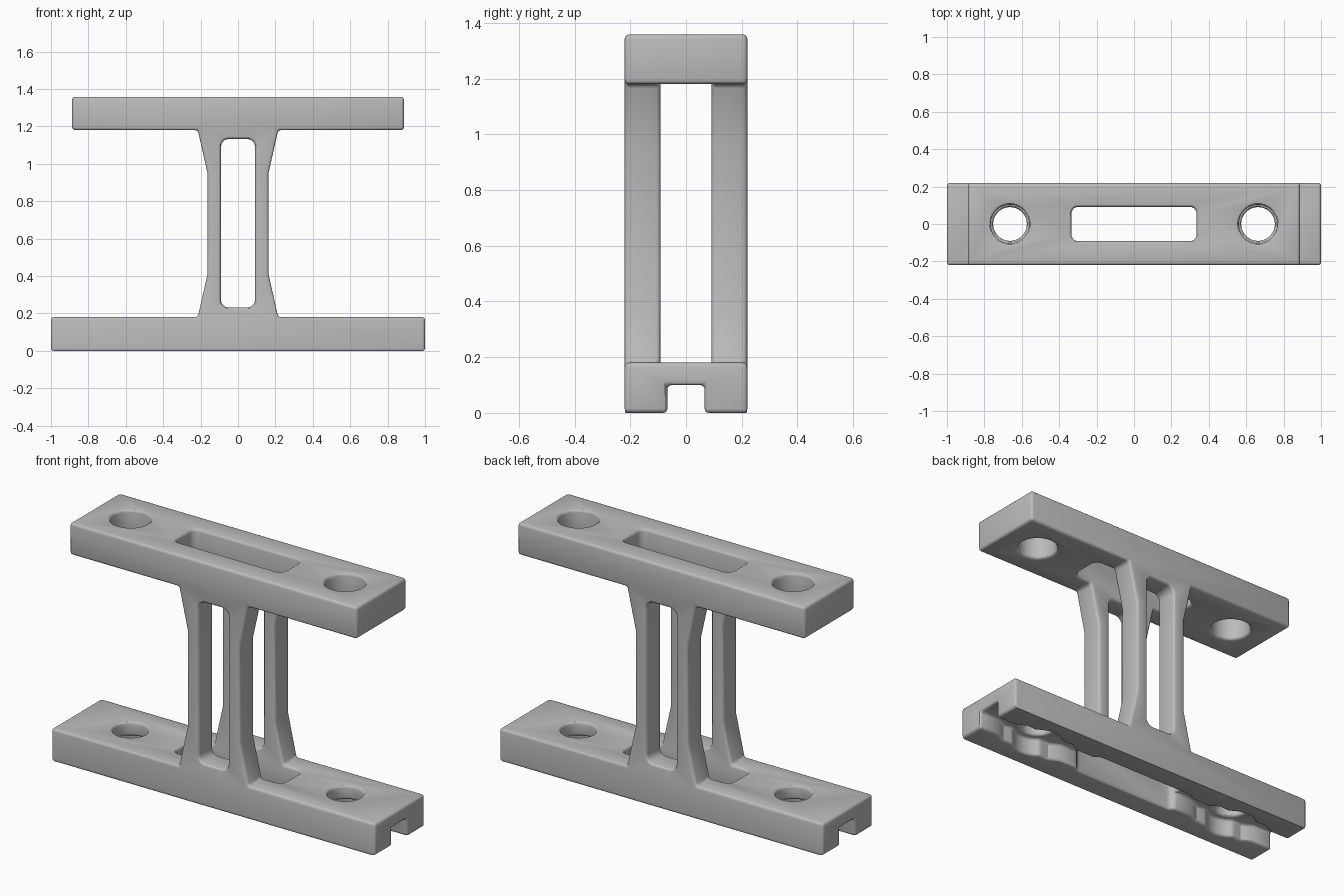
import bpy, bmesh
from math import sin, cos, pi, radians

if "Cube" in bpy.data.objects:
    bpy.data.objects.remove(bpy.data.objects["Cube"])

grey = bpy.data.materials.new("plain grey")
grey.use_nodes = True
tone = (0.5, 0.5, 0.5, 1)
grey.diffuse_color = tone
grey.node_tree.nodes["Principled BSDF"].inputs["Base Color"].default_value = tone


def prism(name, outline, axis, low, high):
    """Extrude a 2D outline along y (outline in x, z) or z (outline in x, y)."""
    place = (lambda a, b, c: (a, c, b)) if axis == "y" else (lambda a, b, c: (a, b, c))
    bm = bmesh.new()
    face = bm.faces.new([bm.verts.new(place(a, b, low)) for a, b in outline])
    made = bmesh.ops.extrude_face_region(bm, geom=[face])["geom"]
    for v in made:
        if isinstance(v, bmesh.types.BMVert):
            v.co[1 if axis == "y" else 2] = high
    bmesh.ops.recalc_face_normals(bm, faces=bm.faces)
    mesh = bpy.data.meshes.new(name)
    bm.to_mesh(mesh)
    bm.free()
    mesh.materials.append(grey)
    obj = bpy.data.objects.new(name, mesh)
    bpy.context.collection.objects.link(obj)
    return obj


def arc(cx, cy, r, start, end, steps):
    angles = [radians(start + (end - start) * i / steps) for i in range(steps + 1)]
    return [(cx + r * cos(t), cy + r * sin(t)) for t in angles]


def rounded(cx, cy, w, h, r):
    pts = []
    for k, (sx, sy) in enumerate([(1, 1), (-1, 1), (-1, -1), (1, -1)]):
        pts += arc(cx + sx * (w - r), cy + sy * (h - r), r, 90 * k, 90 * k + 90, 5)
    return pts


# Stand: base bar, waisted column and top bar in one profile
right = [(1, 0), (1, 0.18), (0.215, 0.18), (0.163, 0.41),
         (0.163, 0.95), (0.215, 1.18), (0.887, 1.18), (0.887, 1.358)]
stand = prism("stand", right + [(-x, z) for x, z in reversed(right)], "y", -0.22, 0.22)

# Window through the column, and the long slot through both bars
cutters = [prism("window_cutter", rounded(0, 0.682, 0.091, 0.45, 0.04), "y", -1, 1),
           prism("slot_cutter", rounded(0, 0, 0.335, 0.091, 0.035), "z", -1, 2)]

# Bolt holes
for side in (-1, 1):
    for level, r, low, high in (("top", 0.103, 1, 2), ("base", 0.09, -0.5, 0.5)):
        ring = arc(side * 0.663, 0, r, 0, 360, 48)[:-1]
        cutters.append(prism(level + "_hole_cutter", ring, "z", low, high))

# Groove under the base, widening around each bolt hole
edge = [(0, 0.067), (0.45, 0.067), (0.51, 0.098)]
edge += arc(0.663, 0, 0.13, 135, 45, 10)
edge += [(0.815, 0.098), (0.875, 0.067), (1.2, 0.067)]
upper = [(-x, y) for x, y in reversed(edge[1:])] + edge
groove = upper + [(x, -y) for x, y in reversed(upper)]
cutters.append(prism("groove_cutter", groove, "z", -0.5, 0.1))

for cutter in cutters:
    cutter.hide_render = True
    cutter.hide_viewport = True
    cutter.display_type = "WIRE"
    cut = stand.modifiers.new(cutter.name, "BOOLEAN")
    cut.operation = "DIFFERENCE"
    cut.solver = "EXACT"
    cut.object = cutter

# Softened edges
bevel = stand.modifiers.new("soft_edges", "BEVEL")
bevel.width = 0.015
bevel.segments = 3
bevel.limit_method = "ANGLE"
bevel.angle_limit = radians(35)
bevel.use_clamp_overlap = False

# Apply the cuts and drop the cutters
bpy.context.view_layer.objects.active = stand
stand.select_set(True)
for name in [m.name for m in stand.modifiers]:
    bpy.ops.object.modifier_apply(modifier=name)
for cutter in cutters:
    bpy.data.objects.remove(cutter)
bpy.ops.object.shade_smooth_by_angle(angle=radians(30))
